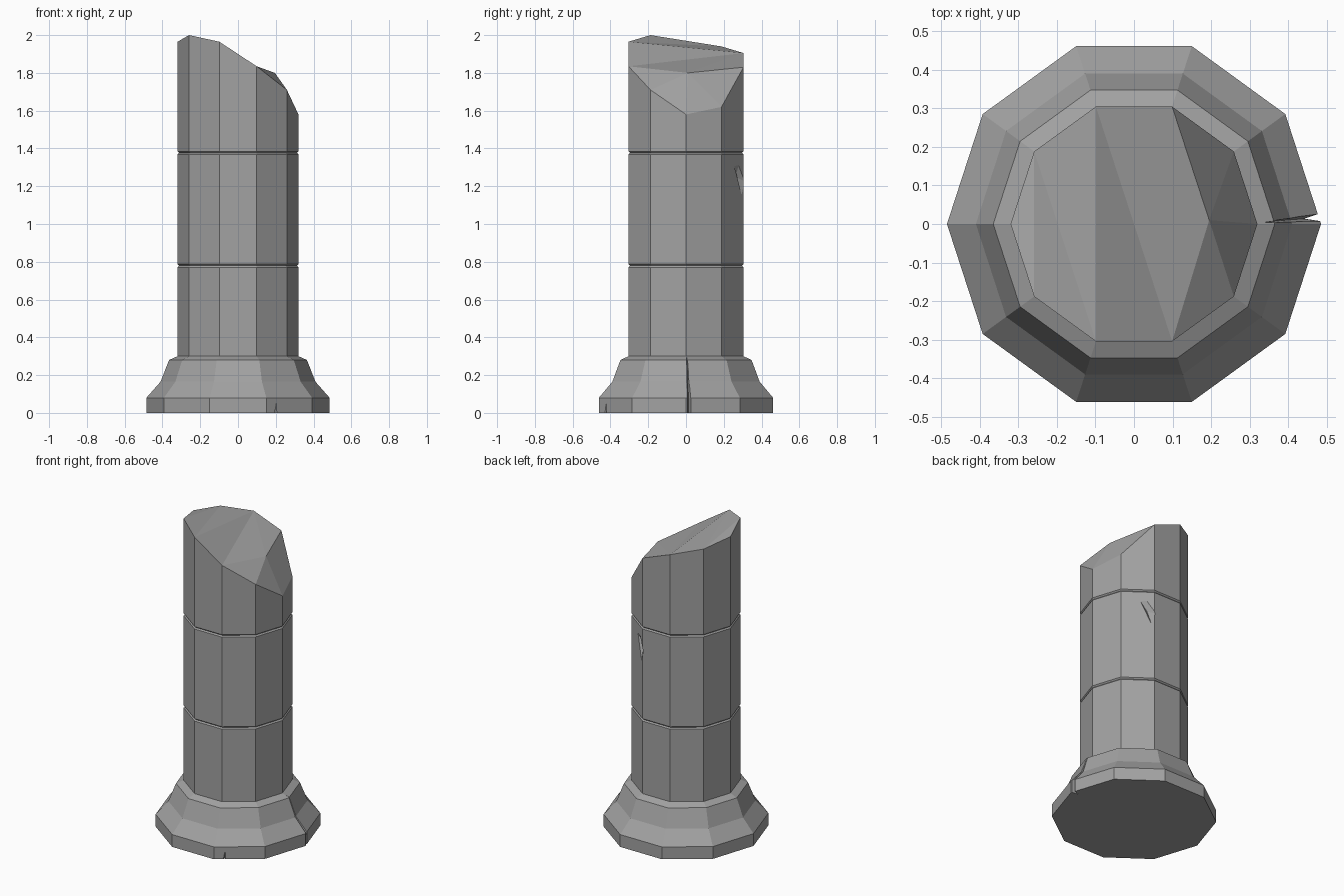
import bpy, bmesh
from math import cos, sin, tau

SIDES = 10

old = bpy.data.objects.get("Cube")
if old:
    bpy.data.objects.remove(old)

stone = bpy.data.materials.new("grey stone")
stone.use_nodes = True
colour = (0.36, 0.36, 0.36, 1)
stone.diffuse_color = colour
stone.node_tree.nodes["Principled BSDF"].inputs["Base Color"].default_value = colour


def make_object(name, bm):
    bmesh.ops.recalc_face_normals(bm, faces=bm.faces)
    mesh = bpy.data.meshes.new(name)
    bm.to_mesh(mesh)
    bm.free()
    mesh.materials.append(stone)
    obj = bpy.data.objects.new(name, mesh)
    bpy.context.collection.objects.link(obj)
    return obj


def add_ring(bm, radius, heights):
    return [bm.verts.new((radius * cos(tau * i / SIDES), radius * sin(tau * i / SIDES), z))
            for i, z in enumerate(heights)]


def bridge(bm, rings):
    for low, high in zip(rings, rings[1:]):
        n = len(low)
        for i in range(n):
            j = (i + 1) % n
            bm.faces.new((low[i], low[j], high[j], high[i]))


def cut(target, name, bm):
    cutter = make_object(name, bm)
    cutter.hide_render = True
    mod = target.modifiers.new(name, 'BOOLEAN')
    mod.operation = 'DIFFERENCE'
    mod.solver = 'EXACT'
    mod.object = cutter
    bpy.context.view_layer.objects.active = target
    bpy.ops.object.modifier_apply(modifier=name)
    bpy.data.objects.remove(cutter)


def hull(points):
    bm = bmesh.new()
    for p in points:
        bm.verts.new(p)
    bmesh.ops.convex_hull(bm, input=bm.verts)
    return bm


# Flared foot
profile = [(0.485, 0), (0.485, 0.08), (0.41, 0.165), (0.365, 0.28), (0.32, 0.30)]
bm = bmesh.new()
rings = [add_ring(bm, r, [z] * SIDES) for r, z in profile]
bridge(bm, rings)
bm.faces.new(rings[0])
bm.faces.new(rings[-1])
base = make_object("column_base", bm)

# Tall crack on the right of the foot, following its profile
bm = bmesh.new()
sections = [(0.485, -0.05, 0.036, 0.045), (0.485, 0.08, 0.034, 0.045), (0.41, 0.165, 0.022, 0.03),
            (0.365, 0.28, 0.012, 0.02), (0.325, 0.31, 0.006, 0.004)]
rings = [[bm.verts.new(p) for p in ((r - d, w * 0.4, z), (r + 0.05, -0.001, z), (r + 0.05, w * 1.3, z))]
         for r, z, w, d in sections]
bridge(bm, rings)
bm.faces.new(rings[0])
bm.faces.new(rings[-1])
cut(base, "base_crack", bm)

# Small nick low on the front of the foot
cut(base, "base_nick", hull([(0.192, -0.45, -0.02), (0.222, -0.43, -0.02), (0.19, -0.41, -0.02),
                             (0.205, -0.424, 0.065)]))

# Shaft with two narrow joints and a broken top
top = [1.58, 1.62, 1.83, 1.905, 1.94, 1.965, 2.0, 1.965, 1.835, 1.71]
bm = bmesh.new()
rings = [add_ring(bm, 0.32, [0.30] * SIDES)]
for joint in (0.779, 1.377):
    for r, dz in ((0.32, -0.008), (0.312, 0), (0.32, 0.008)):
        rings.append(add_ring(bm, r, [joint + dz] * SIDES))
rings.append(add_ring(bm, 0.32, top))
bridge(bm, rings)
bm.faces.new(rings[0])

# Broken surface: sloping strips, then a steep facet fan around one ridge point
t = rings[-1]
ridge = bm.verts.new((0.195, 0.01, 1.80))
for a, b, c, d in ((4, 5, 6, 7), (3, 4, 7, 8)):
    bm.faces.new((t[a], t[b], t[c]))
    bm.faces.new((t[a], t[c], t[d]))
for a, b in ((2, 3), (3, 8), (8, 9), (9, 0), (0, 1), (1, 2)):
    bm.faces.new((t[a], t[b], ridge))
shaft = make_object("column_shaft", bm)

# Chip knocked out of the back edge of the middle drum
rim = [(0.20, 0.235, 1.365), (0.14, 0.277, 1.365), (0.078, 0.305, 1.22), (0.10, 0.305, 1.07)]
cut(shaft, "shaft_chip", hull([(x * 1.06, y * 1.06, z) for x, y, z in rim] + [(0.12, 0.262, 1.25)]))
